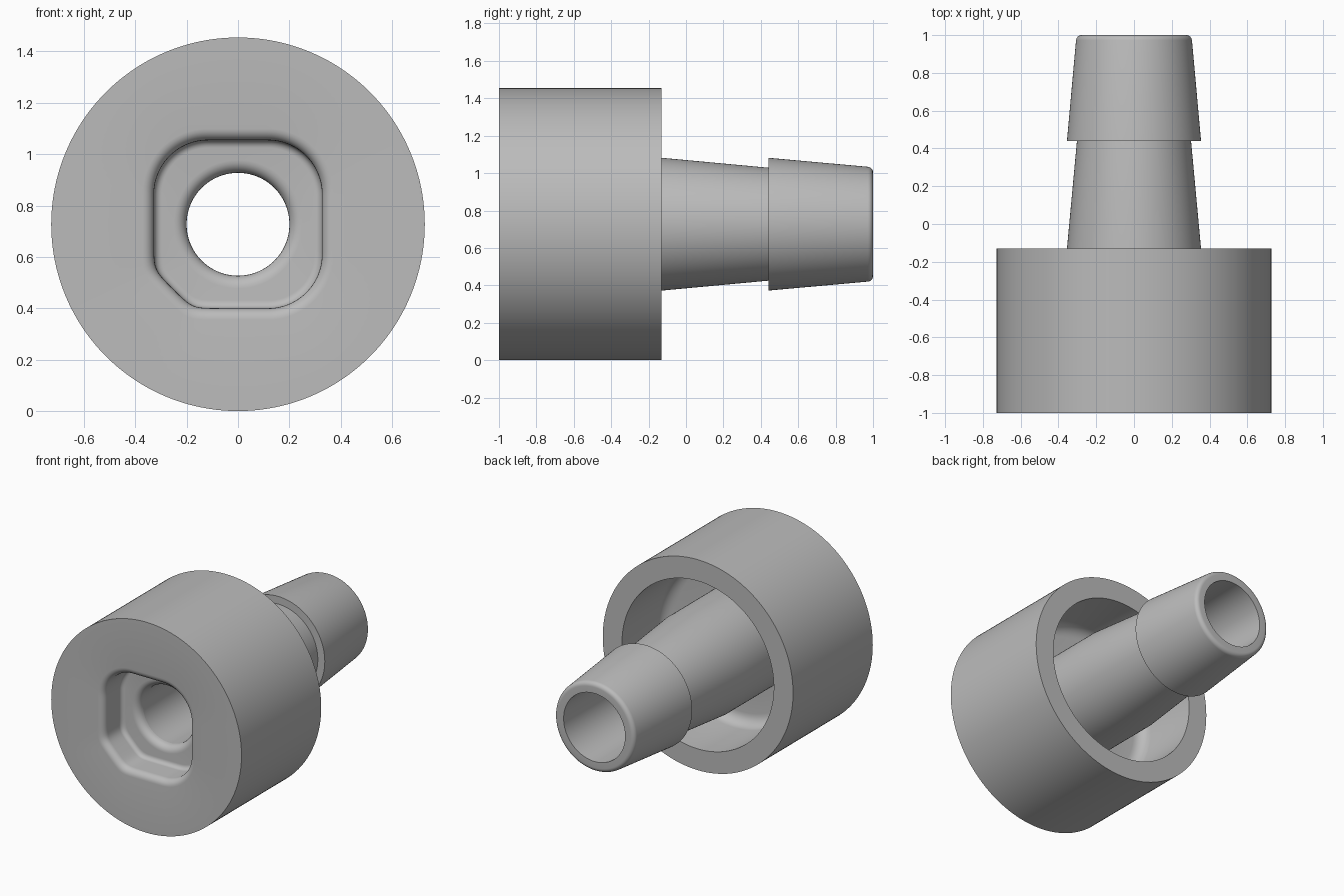
import bpy, bmesh, math

if "Cube" in bpy.data.objects:
    bpy.data.objects.remove(bpy.data.objects["Cube"], do_unlink=True)

SEGMENTS = 160
AXIS_Z = 0.727      # height of the shared axis
COLLAR_R = 0.727
SOCKET = 0.327      # half width of the keyed socket
CORNER = 0.21

grey = bpy.data.materials.new("plain grey")
grey.use_nodes = True
colour = (0.5, 0.5, 0.5, 1)
grey.diffuse_color = colour
grey.node_tree.nodes["Principled BSDF"].inputs["Base Color"].default_value = colour


def socket_distance(x, z):
    """Signed distance to a rounded square with one chamfered corner."""
    if x < 0 and z < 0:
        k = 0.014
        sides = (-x - SOCKET, -z - SOCKET, (-x - z - 0.505) / math.sqrt(2))
        return k * math.log(sum(math.exp(d / k) for d in sides))
    qx, qz = (abs(v) - SOCKET + CORNER for v in (x, z))
    return math.hypot(max(qx, 0), max(qz, 0)) + min(max(qx, qz), 0) - CORNER


def socket_radius(angle, offset):
    low, high = 0.05, 0.7
    for _ in range(30):
        mid = (low + high) / 2
        if socket_distance(mid * math.cos(angle), mid * math.sin(angle)) < offset:
            low = mid
        else:
            high = mid
    return low


def circle(y, r):
    return y, lambda a: r


def keyed(y, offset):
    return y, lambda a: socket_radius(a, offset)


def arc(make, cy, cr, size, start, end, steps=6):
    """Fillet of quarter-circle rings around the profile point (cy, cr)."""
    angles = [math.radians(start + (end - start) * i / steps) for i in range(steps + 1)]
    return [make(cy + size * math.sin(t), cr + size * math.cos(t)) for t in angles]


def loft(name, rings):
    """Skin a chain of rings placed along the y axis."""
    bm = bmesh.new()
    loops = []
    for y, radius in rings:
        loop = []
        for i in range(SEGMENTS):
            a = math.tau * i / SEGMENTS
            r = radius(a)
            loop.append(bm.verts.new((r * math.cos(a), y, AXIS_Z + r * math.sin(a))))
        loops.append(loop)
    for a, b in zip(loops, loops[1:]):
        for i in range(SEGMENTS):
            j = (i + 1) % SEGMENTS
            bm.faces.new((a[i], a[j], b[j], b[i]))
    mesh = bpy.data.meshes.new(name)
    bm.to_mesh(mesh)
    bm.free()
    mesh.materials.append(grey)
    obj = bpy.data.objects.new(name, mesh)
    bpy.context.collection.objects.link(obj)
    bpy.ops.object.select_all(action='DESELECT')
    obj.select_set(True)
    bpy.context.view_layer.objects.active = obj
    bpy.ops.object.shade_smooth_by_angle(angle=math.radians(30))
    return obj


# Collar: rear cavity, rim, outer wall, front face, then the keyed socket
collar = [circle(-0.6, 0.355)]
collar += arc(circle, -0.52, 0.5, 0.08, -90, 0)
collar += [circle(-0.13, 0.58), circle(-0.13, COLLAR_R), circle(-1, COLLAR_R)]
collar += arc(keyed, -0.955, 0.045, 0.045, -90, -180)
collar += arc(keyed, -0.83, -0.03, 0.03, 0, 90)
collar += arc(circle, -0.75, 0.25, 0.05, 270, 180)
loft("collar", collar)

# Barbed stem: tapered bore, rounded tip, two barbs, root inside the cavity
stem = [circle(-0.75, 0.2), circle(1, 0.235)]
stem += arc(circle, 0.97, 0.277, 0.03, 90, 5)
stem += [circle(y, r) for y, r in
         ((0.44, 0.355), (0.44, 0.302), (-0.13, 0.355), (-0.6, 0.355))]
loft("barbed_stem", stem)
